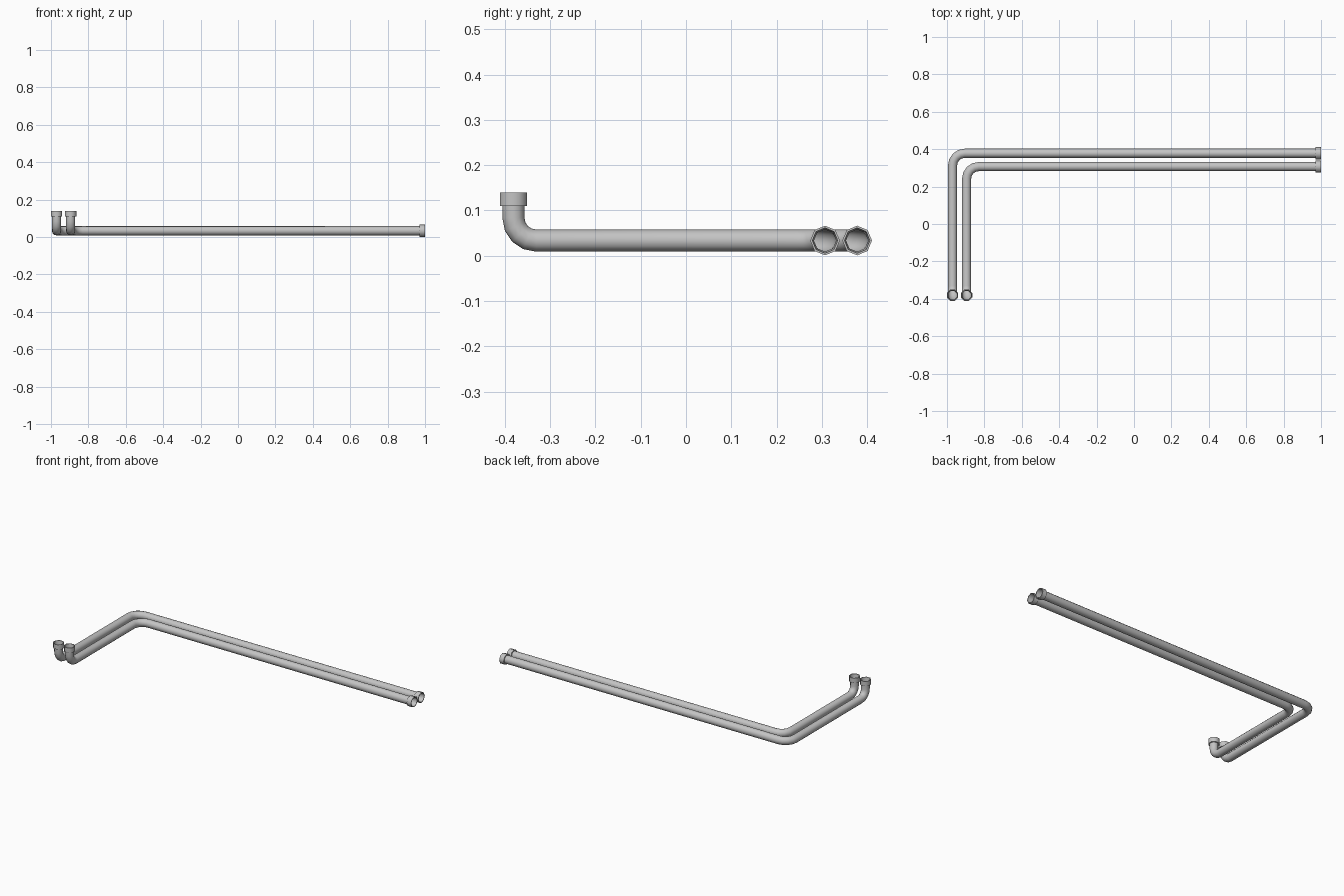
import bpy, bmesh, math
from mathutils import Vector

cube = bpy.data.objects.get("Cube")
if cube:
    bpy.data.objects.remove(cube)

PIPE_R, COLLAR_R, RIM_R = 0.0245, 0.0327, 0.028
AXIS_Z, FRONT_Y = 0.0335, -0.381
COLLAR_LEN, TOP_Z = 0.03, 0.14

steel = bpy.data.materials.new("light_grey_metal")
steel.use_nodes = True
grey = (0.55, 0.55, 0.55, 1)
steel.diffuse_color = grey
steel.node_tree.nodes["Principled BSDF"].inputs["Base Color"].default_value = grey


def loft(name, rings, closed=False):
    """Skin a list of equal rings of points with smooth-shaded quads."""
    bm = bmesh.new()
    loops = [[bm.verts.new(p) for p in ring] for ring in rings]
    pairs = list(zip(loops, loops[1:]))
    if closed:
        pairs.append((loops[-1], loops[0]))
    for a, b in pairs:
        n = len(a)
        for i in range(n):
            j = (i + 1) % n
            bm.faces.new((a[i], a[j], b[j], b[i])).smooth = True
    bmesh.ops.recalc_face_normals(bm, faces=bm.faces)
    for e in bm.edges:
        if len(e.link_faces) == 2:
            e.smooth = e.calc_face_angle() < math.radians(50)
    mesh = bpy.data.meshes.new(name)
    bm.to_mesh(mesh)
    bm.free()
    mesh.materials.append(steel)
    obj = bpy.data.objects.new(name, mesh)
    bpy.context.collection.objects.link(obj)


def ring(centre, u, v, radius, sides, phase=0.0):
    angles = [phase + math.tau * i / sides for i in range(sides)]
    return [centre + radius * (math.cos(a) * u + math.sin(a) * v) for a in angles]


def pipe(name, corners, bends, sides=12, steps=4):
    """Sweep a tube along a path whose corners are rounded by the bend radii."""
    start, end = corners[0], corners[-1]
    path = [(start, (corners[1] - start).normalized())]
    for p, c, q, r in zip(corners, corners[1:], corners[2:], bends):
        d1, d2 = (c - p).normalized(), (q - c).normalized()
        centre = c + r * (d2 - d1)
        for k in range(steps + 1):
            a = math.pi / 2 * k / steps
            path.append((centre + r * (math.sin(a) * d1 - math.cos(a) * d2),
                         math.cos(a) * d1 + math.sin(a) * d2))
    path.append((end, (end - corners[-2]).normalized()))
    u, last = Vector((0, 0, 1)), path[0][1]
    rings = []
    for point, tangent in path:
        u = last.rotation_difference(tangent) @ u
        last = tangent
        rings.append(ring(point, u, tangent.cross(u), PIPE_R, sides))
    loft(name, rings)


def collar(name, base, axis, u, phase):
    """Eight-sided open socket around a pipe end."""
    v = axis.cross(u)
    profile = [(0, PIPE_R), (0, COLLAR_R), (COLLAR_LEN, COLLAR_R), (COLLAR_LEN, RIM_R)]
    loft(name, [ring(base + axis * h, u, v, r, 8, phase) for h, r in profile], True)


X, Y, Z = Vector((1, 0, 0)), Vector((0, 1, 0)), Vector((0, 0, 1))
for label, x, y in (("outer", -0.97, 0.378), ("inner", -0.895, 0.307)):
    side_end = Vector((1 - COLLAR_LEN, y, AXIS_Z))
    top_end = Vector((x, FRONT_Y, TOP_Z - COLLAR_LEN))
    # Bent pipe
    pipe(label + "_pipe",
         [side_end, Vector((x, y, AXIS_Z)), Vector((x, FRONT_Y, AXIS_Z)), top_end],
         [0.065, 0.05])
    # End collars
    collar(label + "_side_collar", side_end, X, Y, 0)
    collar(label + "_top_collar", top_end, Z, X, math.pi / 8)
